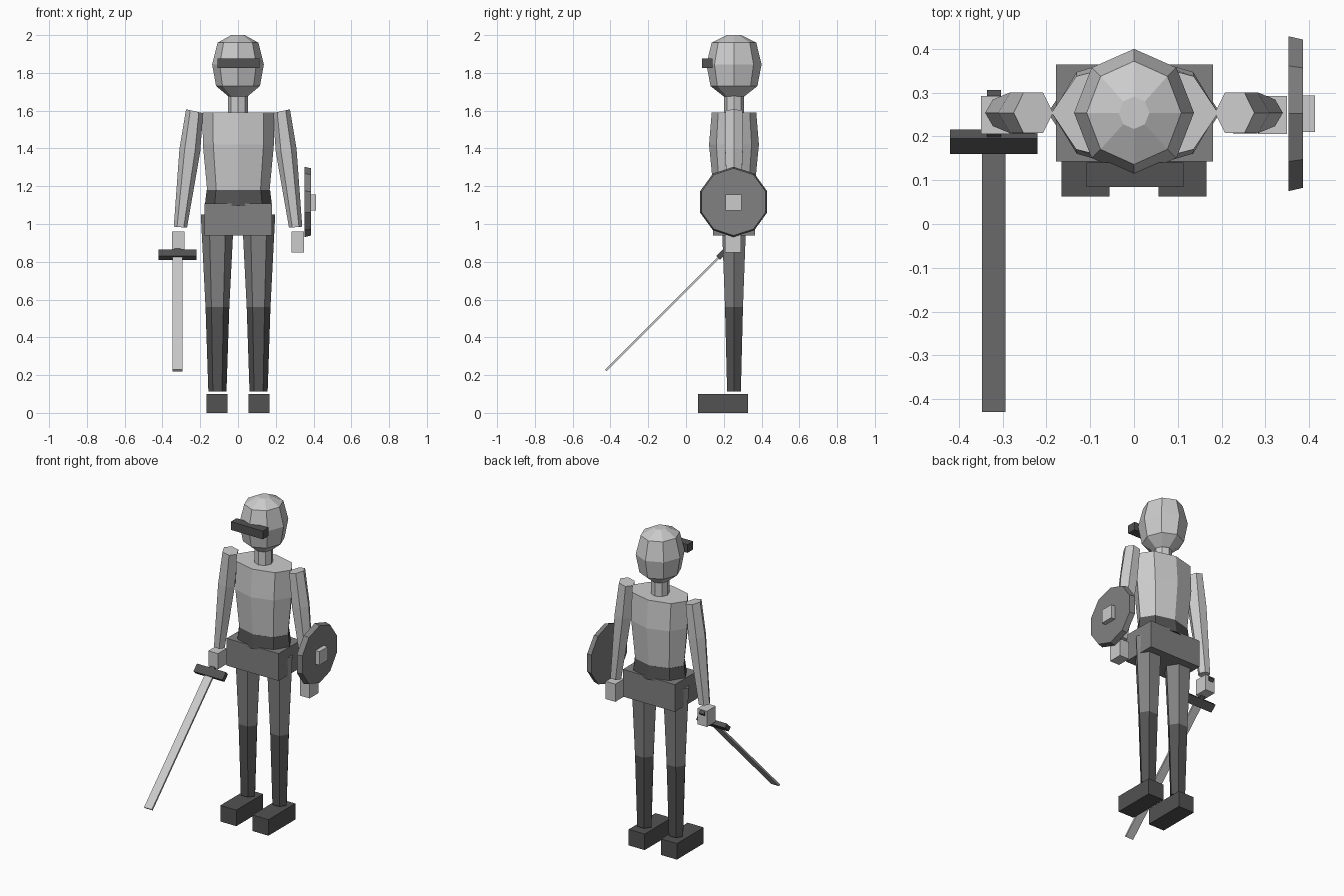
import bpy, bmesh, math
from mathutils import Matrix, Vector

if "Cube" in bpy.data.objects:
    bpy.data.objects.remove(bpy.data.objects["Cube"])

CY = 0.254  # body centre line


def material(name, v):
    m = bpy.data.materials.new(name)
    m.diffuse_color = (v, v, v, 1)
    m.use_nodes = True
    m.node_tree.nodes["Principled BSDF"].inputs["Base Color"].default_value = m.diffuse_color
    return m


LIGHT = material("light grey", 0.6)
MID = material("mid grey", 0.22)
DARK = material("dark grey", 0.085)


def finish(name, bm, *mats):
    bmesh.ops.recalc_face_normals(bm, faces=bm.faces)
    me = bpy.data.meshes.new(name)
    bm.to_mesh(me)
    bm.free()
    for m in mats:
        me.materials.append(m)
    ob = bpy.data.objects.new(name, me)
    bpy.context.collection.objects.link(ob)
    return ob


def loft(name, rings, sides, *mats, split=None):
    """Skin polygon rings (cx, z, rx, ry, slope); faces below split use material 1."""
    bm = bmesh.new()
    loops = []
    for cx, z, rx, ry, slope in rings:
        loop = []
        for i in range(sides):
            a = 2 * math.pi * i / sides
            dx = rx * math.cos(a)
            loop.append(bm.verts.new((cx + dx, CY + ry * math.sin(a), z + slope * dx)))
        loops.append(loop)
    for a, b in zip(loops, loops[1:]):
        for i in range(sides):
            j = (i + 1) % sides
            bm.faces.new((a[i], a[j], b[j], b[i]))
    bm.faces.new(loops[0])
    bm.faces.new(loops[-1])
    if split is not None:
        for f in bm.faces:
            f.material_index = int(f.calc_center_median().z < split)
    return finish(name, bm, *mats)


def box(name, lo, hi, mat):
    lo, hi = Vector(lo), Vector(hi)
    bm = bmesh.new()
    bmesh.ops.create_cube(bm, size=1, matrix=Matrix.Translation((lo + hi) / 2)
                          @ Matrix.Diagonal((*(hi - lo), 1)))
    return finish(name, bm, mat)


# Head, neck and visor
loft("head", [(0, 2.0, .035, .037, 0), (0, 1.96, .108, .118, 0), (0, 1.845, .137, .146, 0),
              (0, 1.73, .116, .124, 0), (0, 1.675, .05, .054, 0)], 8, LIGHT)
loft("neck", [(0, 1.70, .052, .052, 0), (0, 1.57, .052, .052, 0)], 8, LIGHT)
box("visor", (-.108, .084, 1.825), (.113, .14, 1.876), DARK)

# Torso, belt and hips
loft("torso", [(.002, 1.59, .19, .118, 0), (.002, 1.42, .188, .132, 0),
               (.002, 1.175, .165, .108, 0)], 8, LIGHT)
loft("belt", [(.002, 1.18, .168, .109, 0), (.002, 1.095, .178, .122, 0)], 8, DARK)
box("hips", (-.178, .143, .938), (.18, .364, 1.108), MID)

for s, side in ((-1, "left"), (1, "right")):
    # Limbs taper along six-sided sections
    loft("leg_" + side, [(s * .109, 1.05, .088, .076, 0), (s * .109, .56, .063, .055, 0),
                         (s * .109, .113, .048, .042, 0)], 6, MID, DARK, split=.56)
    loft("arm_" + side, [(s * .23, 1.597, .045, .053, s * .22),
                         (s * .255, 1.39, .055, .054, s * .15),
                         (s * .305, .983, .035, .035, s * .08)], 6, LIGHT)
    box("boot_" + side, (s * .111 - .055, .063, 0), (s * .111 + .055, .327, .1), DARK)
    box("hand_" + side, (s * .316 - .033, .206, .85 if s > 0 else .862),
        (s * .316 + .033, .292, .96), LIGHT)

# Shield: ten-sided disc facing sideways, with a square boss
bm = bmesh.new()
bmesh.ops.create_cone(bm, cap_ends=True, segments=10, radius1=.186, radius2=.178, depth=.033)
# Put a corner at the very top, then turn the disc axis to +x
top = max(bm.verts, key=lambda v: v.co.y)
turn = math.pi - math.atan2(top.co.y, top.co.x)
bmesh.ops.transform(bm, verts=bm.verts, matrix=Matrix.Translation((.3695, .252, 1.117))
                    @ Matrix.Rotation(math.pi / 2, 4, 'Y') @ Matrix.Rotation(turn, 4, 'Z'))
finish("shield", bm, MID)
box("shield_boss", (.36, .21, 1.072), (.414, .294, 1.157), LIGHT)

# Sword: built along -z at the guard, then tipped forward 45 degrees
pose = Matrix.Translation((-.32, .188, .838)) @ Matrix.Rotation(-math.pi / 4, 4, 'X')
for name, lo, hi, mat in (
        ("sword_blade", (-.027, -.006, -.868), (.027, .006, 0), LIGHT),
        ("sword_guard", (-.1, -.014, -.025), (.1, .014, .025), DARK),
        ("sword_handle", (-.016, -.01, 0), (.016, .01, .157), DARK)):
    box(name, lo, hi, mat).data.transform(pose)
